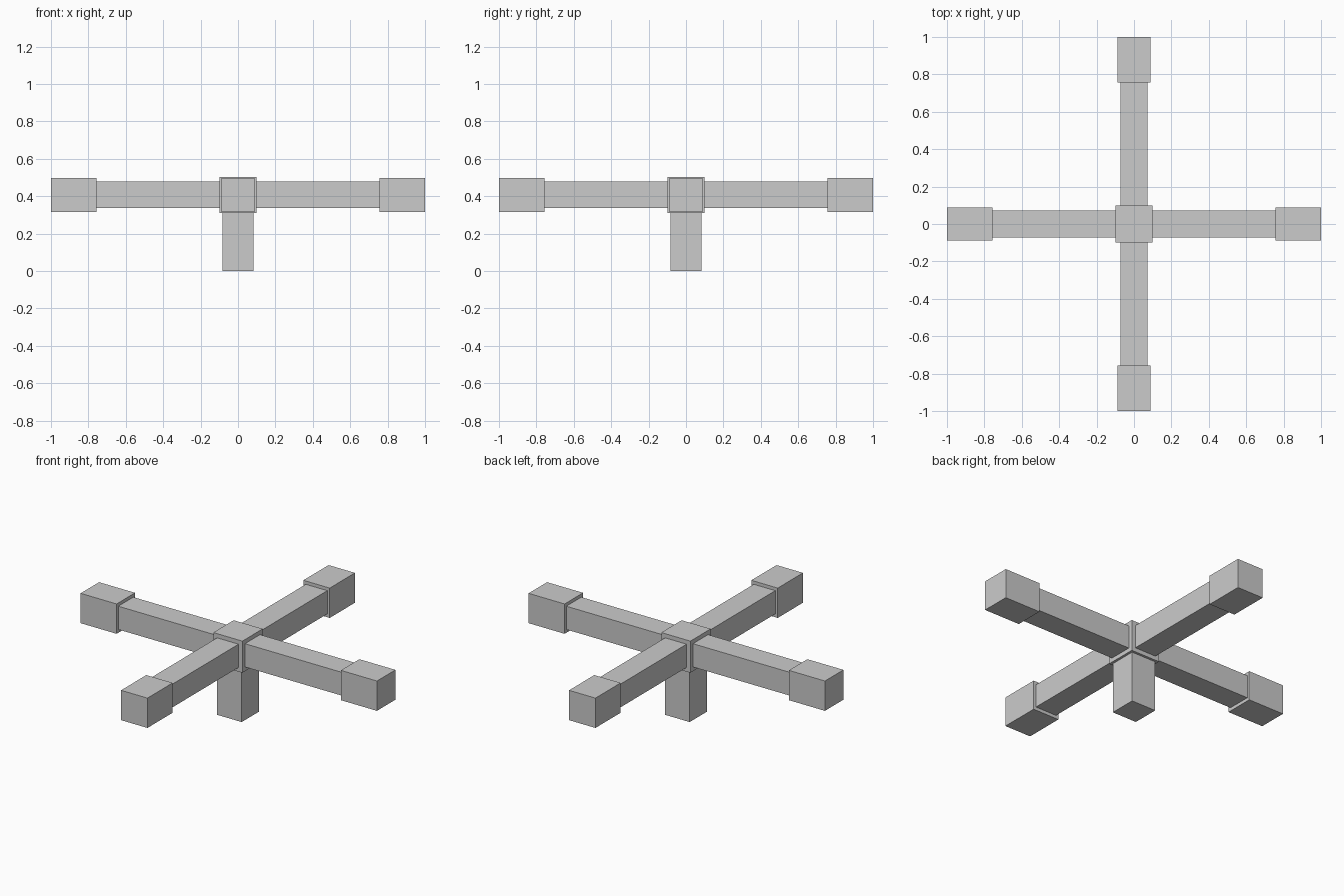
import bpy
from math import cos, sin, pi

if "Cube" in bpy.data.objects:
    bpy.data.objects.remove(bpy.data.objects["Cube"])

AXIS_Z = 0.407  # height of the arms' centre line


def box(name, size, loc, rot=0.0):
    bpy.ops.mesh.primitive_cube_add(size=1, location=loc, rotation=(0, 0, rot))
    ob = bpy.context.object
    ob.name = name
    ob.scale = size
    bpy.ops.object.transform_apply(location=False, rotation=True, scale=True)
    return ob


def radial_box(name, start, end, width, height, angle):
    mid = (start + end) / 2
    loc = (mid * cos(angle), mid * sin(angle), AXIS_Z)
    return box(name, (end - start, width, height), loc, angle)


# Central hub and supporting post
box("hub", (0.196, 0.196, 0.193), (0, 0, AXIS_Z))
box("post", (0.166, 0.166, 0.311), (0, 0, 0.1555))

# Four arms, each with a thicker end block
for i, side in enumerate(("right", "back", "left", "front")):
    angle = i * pi / 2
    radial_box(f"arm_{side}", 0.097, 0.758, 0.145, 0.142, angle)
    radial_box(f"end_block_{side}", 0.757, 1.0, 0.178, 0.182, angle)
